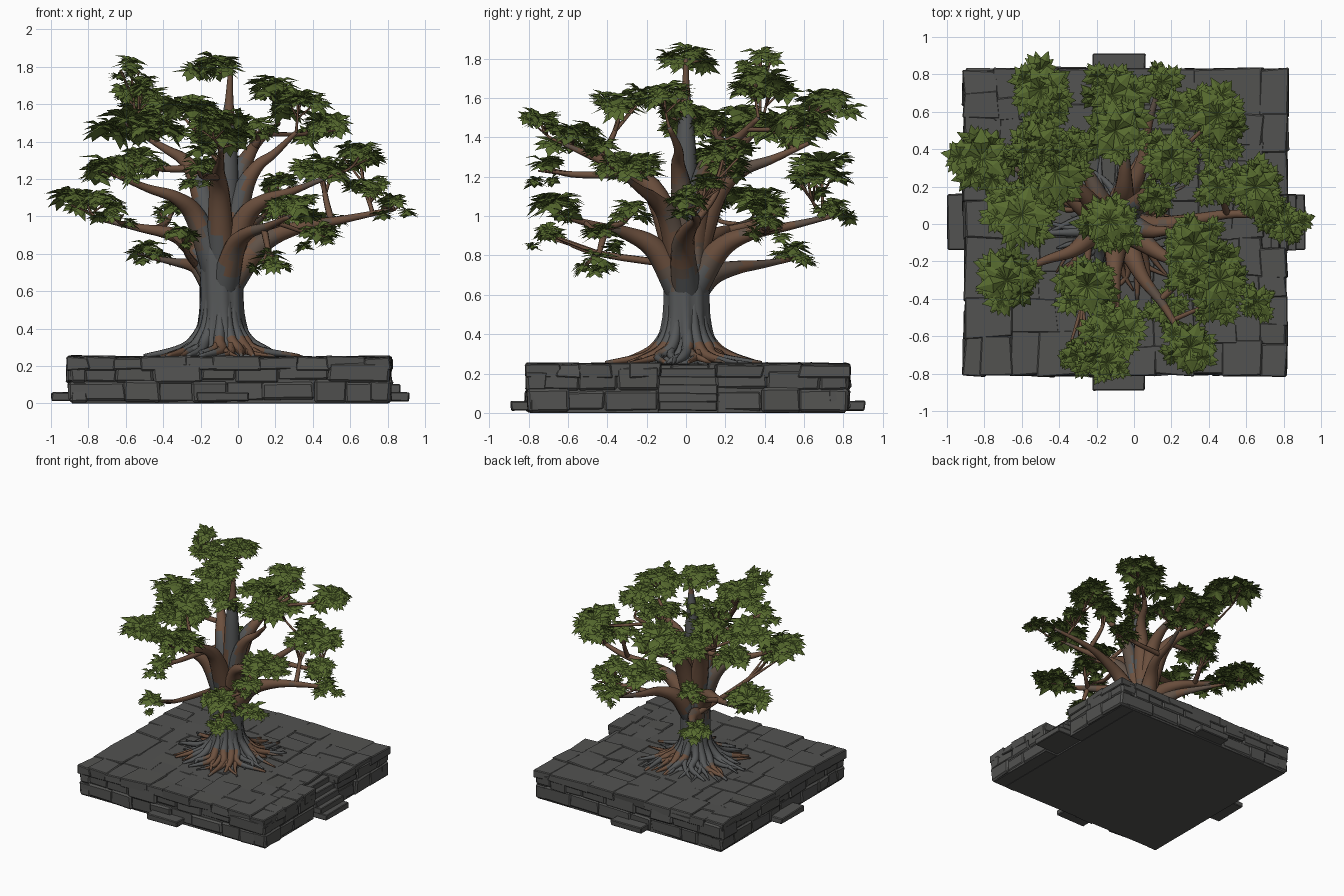
import bpy, bmesh, math, random
from mathutils import Vector as V, Matrix

if "Cube" in bpy.data.objects:
    bpy.data.objects.remove(bpy.data.objects["Cube"])

random.seed(7)
U = random.uniform
TAU = 2 * math.pi

def mat(name, c):
    m = bpy.data.materials.new(name)
    m.diffuse_color = (*c, 1)
    m.use_nodes = True
    m.node_tree.nodes["Principled BSDF"].inputs["Base Color"].default_value = m.diffuse_color
    return m

STONE = mat("dark stone", (0.085, 0.085, 0.082))
GREY = mat("grey bark", (0.092, 0.096, 0.098))
MID = mat("grey brown bark", (0.115, 0.082, 0.062))
BROWN = mat("brown bark", (0.150, 0.080, 0.048))
LEAF = mat("leaf green", (0.095, 0.145, 0.028))
BARKS = [GREY, MID, BROWN]

def finish(bm, name, mats, smooth=False):
    me = bpy.data.meshes.new(name)
    for f in bm.faces:
        f.smooth = smooth
    bm.to_mesh(me)
    bm.free()
    for m in mats:
        me.materials.append(m)
    bpy.context.collection.objects.link(bpy.data.objects.new(name, me))

# ---------- stone platform ----------
X = (-0.90, 0.81)
Y = (-0.80, 0.82)
NX = (-0.22, 0.06)      # step span on front and back
NY = (-0.14, 0.16)      # step span on the sides
ND = 0.13               # depth of the stair notch on the right side

def block(bm, xr, yr, zr, jit=0.006, bev=0.009):
    """Rough cut stone: jittered, bevelled box."""
    vs = bmesh.ops.create_cube(bm, size=1)["verts"]
    for v in vs:
        v.co = V([r[0] + (r[1] - r[0]) * (c + 0.5) for r, c in zip((xr, yr, zr), v.co)])
        v.co += V((U(-jit, jit), U(-jit, jit), U(-jit, jit) / 2))
        v.co.z = max(v.co.z, 0)
    es = {e for v in vs for e in v.link_edges}
    bmesh.ops.bevel(bm, geom=list(es), offset=bev, segments=1, affect='EDGES')

def pave(bm, x0, x1, y0, y1):
    """Split a rectangle at random into paving slabs."""
    w, h = x1 - x0, y1 - y0
    if max(w, h) > 0.36 or (max(w, h) > 0.24 and random.random() < 0.6):
        t = U(0.36, 0.64)
        if w > h:
            pave(bm, x0, x0 + w * t, y0, y1)
            pave(bm, x0 + w * t, x1, y0, y1)
        else:
            pave(bm, x0, x1, y0, y0 + h * t)
            pave(bm, x0, x1, y0 + h * t, y1)
    else:
        block(bm, (x0 - .008, x1 + .008), (y0 - .008, y1 + .008), (0.18, 0.248 + U(-0.005, 0.006)), 0.012, 0.006)

def wall(bm, a, b, edge, s, along_x):
    """Two rough courses of stones from a to b, facing direction s."""
    for z in (0.01, 0.115):
        t = a
        while t < b - 0.01:
            n = t + U(0.13, 0.3)
            n = b if b - n < 0.1 else n
            r = sorted((edge - s * 0.1, edge + s * U(-0.008, 0.016)))
            zr = (z + U(-.01, .01), z + U(0.1, 0.12))
            block(bm, *(((t - .004, n + .004), r) if along_x else (r, (t - .004, n + .004))), zr, 0.009, 0.013)
            t = n

slabs, core, walls, stairs = (bmesh.new() for _ in range(4))
xi = X[1] - ND
pave(slabs, X[0], xi, *Y)
block(core, (X[0] + .012, xi), (Y[0] + .012, Y[1] - .012), (0, 0.238), 0, 0.002)
for a, b in ((Y[0], NY[0]), (NY[1], Y[1])):
    pave(slabs, xi, X[1], a, b)
    wall(walls, a, b, X[1], 1, False)
    block(core, (xi, X[1] - .012), (max(a, Y[0] + .012), min(b, Y[1] - .012)), (0, 0.238), 0, 0.002)
wall(walls, *Y, X[0], -1, False)
for e, s in zip(Y, (-1, 1)):
    wall(walls, *X, e, s, True)
    block(stairs, NX, sorted((e - s * .05, e + s * .09)), (.012, .06), 0.004, 0.006)
block(stairs, (X[0] - .098, X[0] + .05), NY, (.012, .06), 0.004, 0.006)
for k in range(5):      # five steps cut into the right side
    block(stairs, (xi - .01, X[1] + .105 - .045 * k), NY, (0.012 + .042 * k, 0.06 + .042 * k), 0.004, 0.005)
for bm, name in ((slabs, "paving_slabs"), (core, "platform_core"), (walls, "wall_stones"), (stairs, "stairs")):
    finish(bm, name, [STONE])

# ---------- tree ----------
CX = -0.09

def spline(pts, n=5):
    """Catmull-Rom through (x, y, z, radius) points."""
    P = [V(p) for p in pts]
    P = [P[0] * 2 - P[1]] + P + [P[-1] * 2 - P[-2]]
    out = []
    for i in range(1, len(P) - 2):
        a, b, c, d = P[i - 1:i + 3]
        for t in (k / n for k in range(n)):
            out.append(0.5 * (2 * b + (c - a) * t + (2 * a - 5 * b + 4 * c - d) * t * t
                              + (3 * b - a - 3 * c + d) * t ** 3))
    return out + [P[-2]]

def skin(bm, rings, rule):
    """Join vertex rings into a tube and colour its faces by the rule."""
    for p, q in zip(rings, rings[1:]):
        n = len(p)
        for k in range(n):
            f = bm.faces.new((p[k], p[(k + 1) % n], q[(k + 1) % n], q[k]))
            f.material_index = rule(f.calc_center_median())
    bm.faces.new(rings[-1])

def tube(bm, path, sides, rule):
    pos = [p.to_3d() for p in path]
    u, rings = V((0.31, 0.9, 0.2)), []
    for i, p in enumerate(pos):
        t = (pos[min(i + 1, len(pos) - 1)] - pos[max(i - 1, 0)]).normalized()
        u = (u - t * u.dot(t)).normalized()
        w = t.cross(u)
        r = max(path[i][3], 0.004)
        rings.append([bm.verts.new(p + (u * math.cos(TAU * k / sides) + w * math.sin(TAU * k / sides)) * r)
                      for k in range(sides)])
    skin(bm, rings, rule)

def patch(q):
    return math.sin(q.x * 17 + q.z * 6) + math.sin(q.y * 19 - q.z * 5 + 1)

def bark(q):          # grey at the bottom and up the core, brown on the limbs
    h = q.z + 0.06 * patch(q)
    if h < 0.62 or (math.hypot(q.x - CX, q.y) < 0.14 and patch(q) > 0):
        return 0
    return 1 if h < 0.72 or patch(q) > 1.2 else 2

def root_bark(q):     # brown root tips, mostly on the right
    d = math.hypot(q.x - CX, q.y)
    s = patch(q) + 0.9 * (q.x - CX) / max(d, .01)
    return 0 if d < 0.16 or s < 0.1 else (1 if s < 0.3 else 2)

# trunk with fluted, flaring foot
bm = bmesh.new()
rings = []
for i in range(15):
    z = 0.24 + 0.76 * (i / 14) ** 1.6
    r = 0.112 + 0.12 * math.exp((0.24 - z) / 0.065) - 0.05 * max(0, z - 0.85) / 0.15
    fl = 0.05 + 0.22 * max(0, (0.5 - z) / 0.25)
    ring = []
    for a in (TAU * k / 36 for k in range(36)):
        q = r * (1 + fl * math.sin(9 * a + z * 3) + 0.04 * math.sin(4 * a + 5 * z))
        ring.append(bm.verts.new((CX + q * math.cos(a), q * math.sin(a), z)))
    rings.append(ring)
skin(bm, rings, bark)
finish(bm, "trunk", BARKS, True)

# roots, each with side forks
bm = bmesh.new()
for i in range(15):
    a = TAU * (i + U(-0.25, 0.25)) / 15
    L = 0.55 if abs(a - math.pi) < 0.2 else U(0.32, 0.45)
    def at(d, z, r, off=0.0):
        return (CX + d * math.cos(a + off), d * math.sin(a + off), z, r)
    tube(bm, spline([at(.085, .56, .02), at(.102, .42, .028), at(.155, .33, .031),
                     at(.24, .285, .024, U(-.15, .15)), at(L, .255, .009, U(-.3, .3))]), 7, root_bark)
    for s in (-1, 1):
        tube(bm, spline([at(.14, .335, .022), at(.2, .295, .021, s * .12), at(.28, .27, .015, s * U(.2, .35)),
                         at(L * U(.85, 1), .253, .005, s * U(.25, .5))], 4), 6, root_bark)
finish(bm, "roots", BARKS, True)

# main limbs: direction in degrees, reach, start height, end height
LIMBS = [(125, .62, .60, .78), (152, .68, .68, .98), (140, .55, .8, 1.45), (0, .02, .6, 1.8), (-12, .38, .65, 1.45),
         (1, .9, .62, 1.04), (73, .75, .62, 1.0), (82, .6, .78, 1.37), (-60, .7, .62, 1.0), (-90, .6, .78, 1.37),
         (-30, .6, .72, 1.2), (206, .6, .72, 1.22), (50, .45, .8, 1.5)]
bm = bmesh.new()
nodes = []
for deg, L, z0, z1 in LIMBS:
    a = math.radians(deg)
    prof = ((0, 0, .08, 0), (.2, .55, .058, U(-.1, .1)), (.42, .76, .036, U(-.1, .1)), (.68, .86, .022, U(-.1, .1)), (1, 1, .011, 0))
    p = spline([(CX + (.03 + L * d) * math.cos(a + w), (.03 + L * d) * math.sin(a + w), z0 + (z1 - z0) * h, r)
                for d, h, r, w in prof], 5)
    tube(bm, p, 12, bark)
    nodes += p[8:]
finish(bm, "limbs", BARKS, True)

# foliage pads: centres of the large and the small ones
BIG = [(-.5, .72, 1.6), (-.12, .69, 1.27), (-.1, .5, 1.47), (.45, .58, 1.5), (-.53, .42, 1.7), (-.42, .28, 1.52),
       (-.81, .35, 1.1), (.2, .35, 1.71), (.65, .2, 1.36), (-.6, .05, 1.52), (-.52, .14, 1.32), (-.13, .02, 1.84),
       (.32, -.11, 1.64), (-.68, -.3, 1.28), (-.25, -.33, 1.6), (-.1, -.57, 1.43), (.3, -.66, 1.08), (.46, -.3, 1.26)]
SMALL = [(.15, .76, 1.05), (-.57, .38, 1.82), (.7, .1, 1.18), (.83, -.01, 1.09), (-.66, .12, 1.05), (-.08, -.02, 1.54),
         (-.14, -.74, 1.5), (-.22, -.72, 1.27), (.66, -.42, 1.36), (.42, -.42, .93), (.17, -.45, .79), (-.3, -.70, .93),
         (-.48, .55, .84), (.45, .42, .98), (.22, .62, 1.2), (.12, .14, 1.5), (-.35, .42, 1.06), (.45, .2, 1.3), (.28, -.28, 1.05)]
PADS = [(*p, U(.175, .205)) for p in BIG] + [(*p, U(.12, .15)) for p in SMALL]

# twigs from the nearest lower limb point to each pad
bm = bmesh.new()
for x, y, z, r in PADS:
    e = V((x, y, z - 0.02))
    n = min(nodes, key=lambda q: (q.to_3d() - e).length + (0.5 if q.z > z - 0.05 else 0))
    s, w = n.to_3d(), min(n[3] * 0.8, 0.022)
    m = s.lerp(e, 0.55) + V(((x - s.x) * .15, (y - s.y) * .15, -.02))
    tube(bm, spline([(*s, w), (*m, w * .75), (*e, .006)]), 7, lambda q: 2)
    for k in range(3):   # forks carrying the outer tufts
        a = U(0, TAU)
        tube(bm, spline([(*m, w * .6), (x + r * .5 * math.cos(a), y + r * .5 * math.sin(a), z - .04, .005)], 4), 5, lambda q: 2)
finish(bm, "twigs", BARKS, True)

def rosette(bm, c, r, tilt):
    """Three rings of pointed, folded, drooping leaves."""
    M = Matrix.Translation(c) @ Matrix.Rotation(tilt, 4, V((U(-1, 1), U(-1, 1), 0.01)).normalized())
    for layer in range(3):
        rise, droop = 0.24 - 0.2 * layer, 0.12 - 0.3 * layer
        for k in range(9):
            R = M @ Matrix.Rotation(TAU * (k + layer / 3 + U(-.3, .3)) / 9, 4, 'Z')
            l, j = r * U(.65, 1.1), U(-.15, .15)
            w, h = l * .27, l * (rise + j)
            p = [(0, 0, .03 * r), (.5 * l, -w, h - .08 * l), (l, 0, l * (droop + j)), (.5 * l, w, h - .08 * l), (.45 * l, 0, h)]
            v = [bm.verts.new(R @ V(q)) for q in p]
            for i in range(4):
                bm.faces.new((v[i], v[(i + 1) % 4], v[4]))

bm = bmesh.new()
for x, y, z, r in PADS:
    rosette(bm, V((x, y, z)), r * .8, U(0, .2))
    k, a0 = (6 if r > .16 else 4), U(0, TAU)
    for a in (a0 + TAU * i / k for i in range(k)):
        d = r * U(.42, .68)
        rosette(bm, V((x + d * math.cos(a), y + d * math.sin(a), z - U(-.02, .09))), r * U(.42, .55), U(0, .6))
finish(bm, "foliage", [LEAF])
